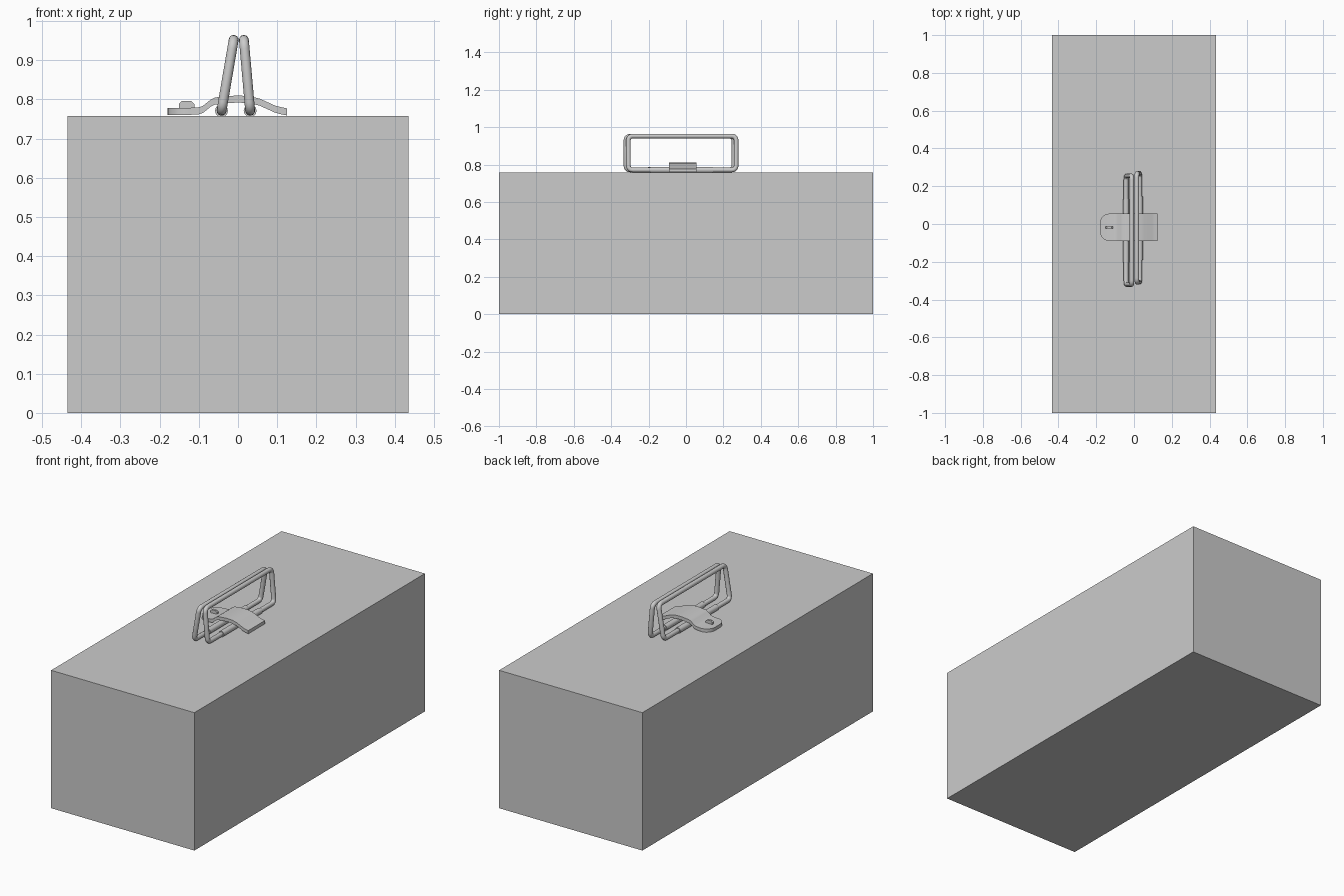
import bpy, bmesh
from math import sin, cos, pi, sqrt
from mathutils import Vector

if "Cube" in bpy.data.objects:
    bpy.data.objects.remove(bpy.data.objects["Cube"])


def add_mesh(name, bm):
    bmesh.ops.recalc_face_normals(bm, faces=bm.faces[:])
    me = bpy.data.meshes.new(name)
    bm.to_mesh(me)
    bm.free()
    ob = bpy.data.objects.new(name, me)
    bpy.context.collection.objects.link(ob)
    return ob


def smooth(ob, angle=0.6):
    bpy.ops.object.select_all(action='DESELECT')
    ob.select_set(True)
    bpy.context.view_layer.objects.active = ob
    bpy.ops.object.shade_smooth_by_angle(angle=angle)


def tube(name, rings, closed, sides=12):
    """Skin rings of points; each ring is a list of the same length."""
    bm = bmesh.new()
    vs = [[bm.verts.new(p) for p in r] for r in rings]
    n, m = len(vs), len(vs[0])
    for i in range(n if closed else n - 1):
        a, b = vs[i], vs[(i + 1) % n]
        for j in range(m):
            bm.faces.new((a[j], a[(j + 1) % m], b[(j + 1) % m], b[j]))
    if not closed:
        bm.faces.new(vs[0])
        bm.faces.new(vs[-1])
    return add_mesh(name, bm)


# Box body
bm = bmesh.new()
bmesh.ops.create_cube(bm, size=1)
for v in bm.verts:
    v.co = (v.co.x * 0.87, v.co.y * 2, (v.co.z + 0.5) * 0.757)
add_mesh("box_body", bm)


# Wire handle: rounded rectangle loop leaning from bottom_x to top_x, with a sleeve on its lower bar
def handle(name, bottom_x, top_x, yc):
    z0, z1, hw, rad, r, sides = 0.771, 0.952, 0.288, 0.022, 0.0125, 12
    up = Vector((top_x - bottom_x, 0, z1 - z0))
    height = up.length
    up.normalize()
    side = Vector((0, 1, 0))
    normal = side.cross(up)
    origin = Vector((bottom_x, yc, z0))
    rings = []
    corners = [(hw - rad, height - rad), (rad - hw, height - rad), (rad - hw, rad), (hw - rad, rad)]
    for k, (cy, cz) in enumerate(corners):
        for s in range(6):
            a = k * pi / 2 + s * pi / 10
            out = side * cos(a) + up * sin(a)
            c = origin + side * cy + up * cz + out * rad
            rings.append([c + (out * cos(t) + normal * sin(t)) * r
                          for t in (2 * pi * j / sides for j in range(sides))])
    smooth(tube(name, rings, True))
    sleeve = [[Vector((bottom_x + 0.0165 * cos(2 * pi * j / 12), y, z0 + 0.0165 * sin(2 * pi * j / 12)))
               for j in range(12)] for y in (yc - 0.17, yc + 0.165)]
    smooth(tube(name + "_sleeve", sleeve, False))


handle("left_handle", -0.042, -0.011, -0.033)
handle("right_handle", 0.031, 0.015, -0.02)

# Arched hasp strap with a rounded free end
top = [(-0.10, 0.78), (-0.09, 0.783), (-0.07, 0.799), (-0.058, 0.805), (-0.03, 0.808),
       (0, 0.81), (0.03, 0.808), (0.055, 0.802), (0.095, 0.784), (0.11, 0.780), (0.125, 0.777)]
stations = [(-0.13 - 0.05 * cos(i * pi / 12), 0.778, 0.0225 + 0.05 * sin(i * pi / 12)) for i in range(7)]
stations += [(x, z, 0.0725) for x, z in top]
strap = [[Vector((x, -0.0175 + s * w, z - d)) for s, d in ((-1, 0), (1, 0), (1, 0.018), (-1, 0.018))]
         for x, z, w in stations]
smooth(tube("hasp_strap", strap, False))

# Turn-lock knob on the strap
outline = [(-0.151, 0.772), (-0.151, 0.788), (-0.143, 0.796), (-0.119, 0.796), (-0.111, 0.788), (-0.111, 0.772)]
tube("turn_knob", [[Vector((x, y, z)) for x, z in outline] for y in (-0.025, -0.012)], False)
